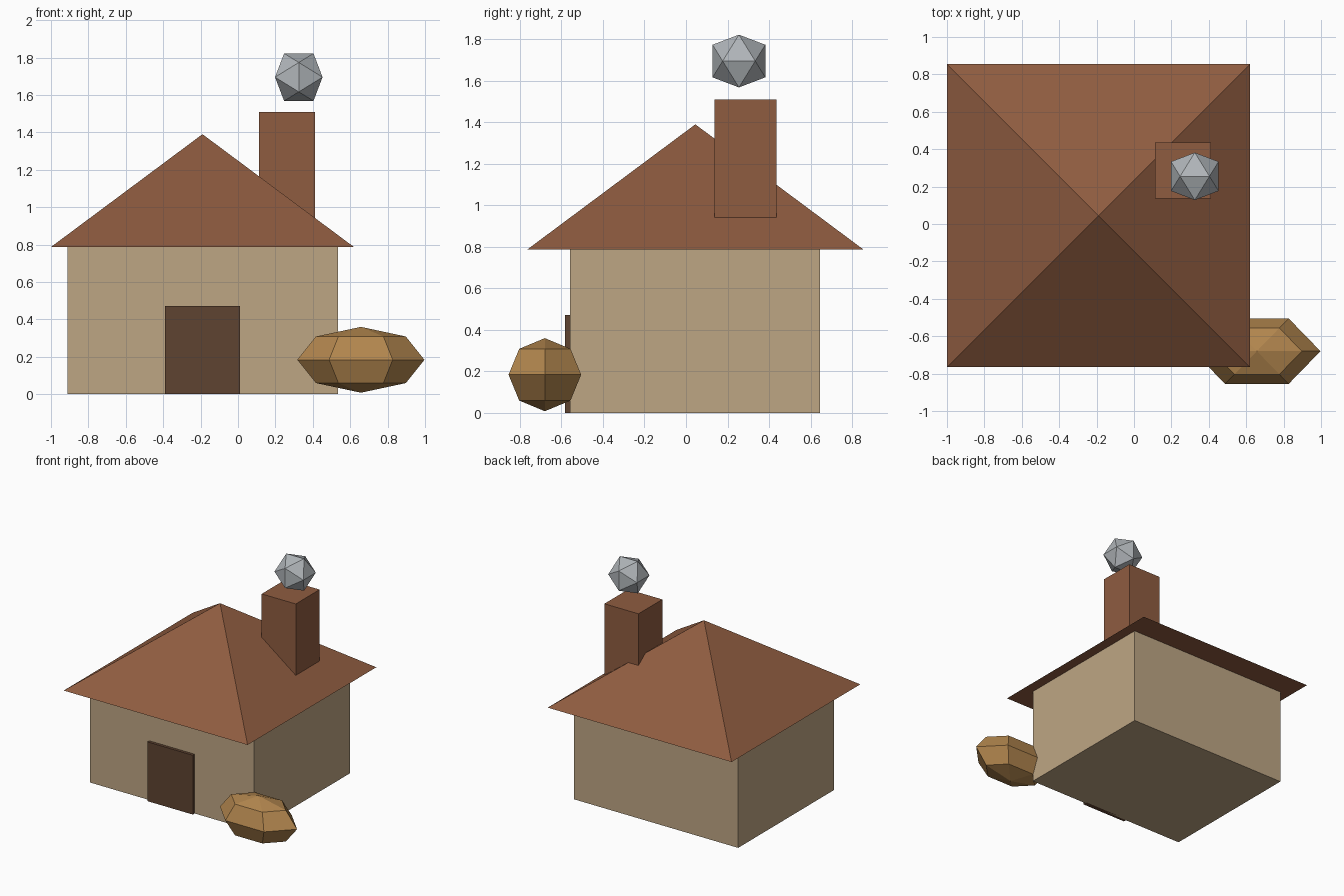
import bpy, bmesh, math
from itertools import product

if "Cube" in bpy.data.objects:
    bpy.data.objects.remove(bpy.data.objects["Cube"])


def material(name, r, g, b):
    """Flat colour given as sRGB 0-255, stored as linear."""
    def lin(c):
        c /= 255
        return c / 12.92 if c <= 0.04045 else ((c + 0.055) / 1.055) ** 2.4
    m = bpy.data.materials.new(name)
    m.diffuse_color = (lin(r), lin(g), lin(b), 1)
    m.use_nodes = True
    m.node_tree.nodes["Principled BSDF"].inputs["Base Color"].default_value = m.diffuse_color
    return m


def solid(name, points, mat):
    """Flat-shaded convex solid around a set of points."""
    bm = bmesh.new()
    for p in points:
        bm.verts.new(p)
    bmesh.ops.convex_hull(bm, input=bm.verts[:])
    bmesh.ops.dissolve_limit(bm, angle_limit=0.01, verts=bm.verts[:], edges=bm.edges[:])
    bmesh.ops.recalc_face_normals(bm, faces=bm.faces[:])
    me = bpy.data.meshes.new(name)
    bm.to_mesh(me)
    bm.free()
    me.materials.append(mat)
    ob = bpy.data.objects.new(name, me)
    bpy.context.collection.objects.link(ob)
    return ob


def box(name, xs, ys, zs, mat):
    return solid(name, list(product(xs, ys, zs)), mat)


wall = material("tan wall", 190, 166, 132)
brick = material("roof brown", 143, 92, 64)
wood = material("dark door brown", 95, 67, 49)
straw = material("golden brown", 178, 134, 78)
smoke_grey = material("smoke grey", 176, 181, 185)

# House body, door and chimney
box("house_body", (-0.912, 0.535), (-0.56, 0.646), (0, 0.79), wall)
box("door", (-0.39, 0.01), (-0.583, -0.545), (0, 0.472), wood)
box("chimney", (0.113, 0.413), (0.137, 0.437), (0.91, 1.51), brick)

# Pyramid roof with overhanging eaves
cx, cy, half = -0.19, 0.045, 0.81
eaves = list(product((cx - half, cx + half), (cy - half, cy + half), (0.787,)))
solid("roof", eaves + [(cx, cy, 1.39)], brick)

# Smoke puff: icosahedron above the chimney
a, b = 0.0785, 0.127
puff = []
for s, t in product((-1, 1), repeat=2):
    puff += [(s * a, 0, t * b), (s * b, t * a, 0), (0, s * b, t * a)]
solid("smoke_puff", [(x + 0.325, y + 0.255, z + 1.695) for x, y, z in puff], smoke_grey)

# Bush by the front corner: stretched six-sided sphere with four bands
rx, ry, rz = 0.34, 0.202, 0.176
bush = [(0, 0, rz), (0, 0, -rz)]
for lat in (-45, 0, 45):
    c, s = math.cos(math.radians(lat)), math.sin(math.radians(lat))
    for i in range(6):
        u = i * math.pi / 3
        bush.append((rx * c * math.cos(u), ry * c * math.sin(u), rz * s))
solid("bush", [(x + 0.657, y - 0.68, z + 0.184) for x, y, z in bush], straw)
